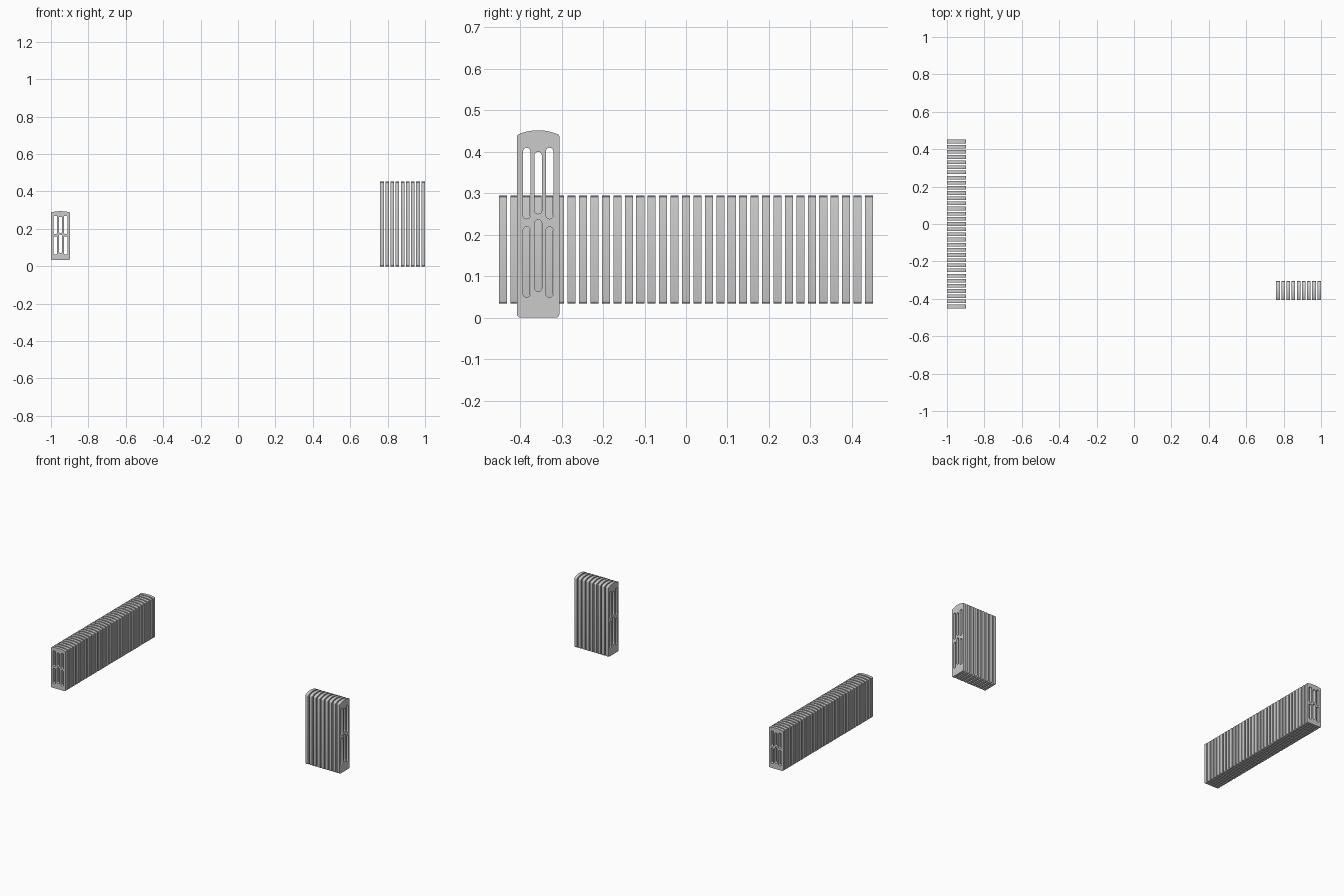
import bpy, bmesh
from math import pi, sin, cos
from mathutils import Matrix

if "Cube" in bpy.data.objects:
    bpy.data.objects.remove(bpy.data.objects["Cube"])

WIDTH, THICK, FULL_H = 0.102, 0.0195, 0.452


def arc(cx, cy, r, a0, a1, n):
    return [(cx + r * cos(a0 + (a1 - a0) * i / n), cy + r * sin(a0 + (a1 - a0) * i / n))
            for i in range(n + 1)]


def slot(cx, z0, z1, r=0.009):
    return arc(cx, z1 - r, r, 0, pi, 8) + arc(cx, z0 + r, r, pi, 2 * pi, 8)


def fin_loops():
    # rounded plate with a gently arched top
    h, r, top = WIDTH / 2, 0.009, 0.443
    outline = arc(-h + r, r, r, pi, 1.5 * pi, 5) + arc(h - r, r, r, 1.5 * pi, 2 * pi, 5)
    outline += arc(h - 0.006, top - 0.006, 0.006, 0, pi / 2 - 0.3, 4)
    for i in range(1, 12):
        u = 1 - i / 6
        outline.append((u * (h - 0.005), top + (FULL_H - top) * (1 - u * u)))
    outline += arc(-h + 0.006, top - 0.006, 0.006, pi / 2 + 0.3, pi, 4)
    # six rounded slots, the middle pair staggered
    loops = [outline, slot(0, 0.2505, 0.400), slot(0, 0.063, 0.236)]
    for cx in (-0.0275, 0.0275):
        loops += [slot(cx, 0.2385, 0.410), slot(cx, 0.049, 0.219)]
    return loops


def radiator(name, count, height, axes, start, step):
    cu = bpy.data.curves.new(name, 'CURVE')
    cu.dimensions = '2D'
    cu.fill_mode = 'BOTH'
    cu.extrude = THICK / 2
    for pts in fin_loops():
        sp = cu.splines.new('POLY')
        sp.points.add(len(pts) - 1)
        for p, (x, y) in zip(sp.points, pts):
            p.co = (x, y * height / FULL_H, 0, 1)
        sp.use_cyclic_u = True
    ob = bpy.data.objects.new(name, cu)
    bpy.context.collection.objects.link(ob)
    bpy.ops.object.select_all(action='DESELECT')
    ob.select_set(True)
    bpy.context.view_layer.objects.active = ob
    bpy.ops.object.convert(target='MESH')
    ob = bpy.context.object
    # weld, then stand the fin upright
    bm = bmesh.new()
    bm.from_mesh(ob.data)
    bmesh.ops.remove_doubles(bm, verts=bm.verts, dist=1e-5)
    bmesh.ops.transform(bm, matrix=axes, verts=bm.verts)
    bmesh.ops.recalc_face_normals(bm, faces=bm.faces)
    bm.to_mesh(ob.data)
    bm.free()
    bpy.ops.object.shade_smooth_by_angle(angle=0.6)
    ob.location = start
    # repeat the fin along the row
    arr = ob.modifiers.new("fins", 'ARRAY')
    arr.count = count
    arr.use_relative_offset = False
    arr.use_constant_offset = True
    arr.constant_offset_displace = step


half = THICK / 2
across_x = Matrix(((1, 0, 0, 0), (0, 0, -1, 0), (0, 1, 0, 0), (0, 0, 0, 1)))
across_y = Matrix(((0, 0, 1, 0), (1, 0, 0, 0), (0, 1, 0, 0), (0, 0, 0, 1)))

# long low radiator on the left, fins running along y
pitch = (0.902 - THICK) / 32
radiator("long_radiator", 33, 0.26, across_x,
         (-1 + WIDTH / 2, -0.451 + half, 0.0345), (0, pitch, 0))

# short tall radiator on the right, fins running along x
radiator("tall_radiator", 9, FULL_H, across_y,
         (1 - half - 8 * pitch, -0.3565, 0), (pitch, 0, 0))
